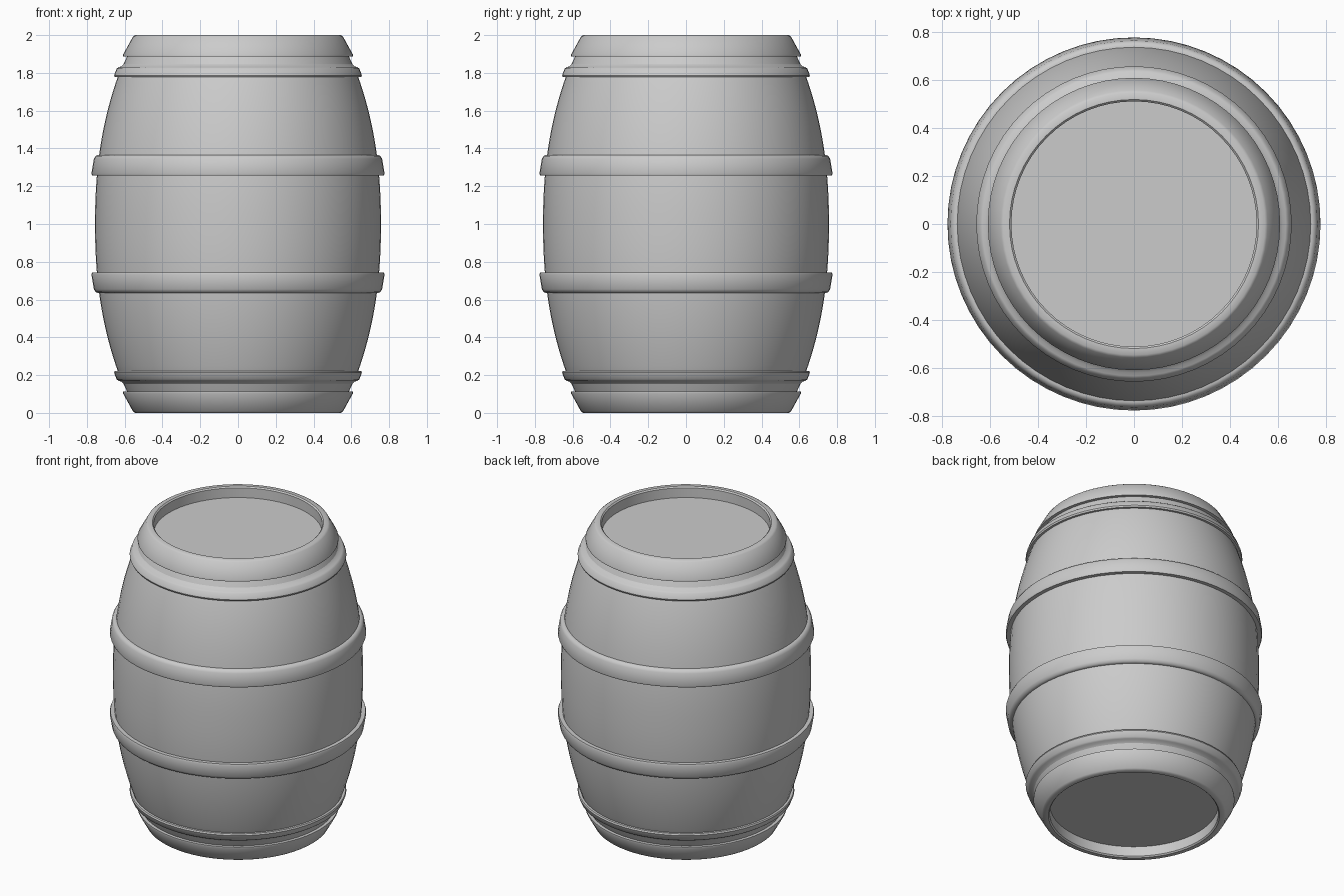
import bpy, bmesh
from math import radians, sqrt

if "Cube" in bpy.data.objects:
    bpy.data.objects.remove(bpy.data.objects["Cube"])

SEGMENTS = 64


def body_radius(z):
    """Bulging stave curve, widest at mid height."""
    d = abs(z - 1.0)
    return 0.757 - 0.06 * d ** 2 - 0.153 * d ** 2.4


def lathe(name, profile, closed=False):
    """Spin an (r, z) profile around the z axis into a smooth object."""
    bm = bmesh.new()
    verts = [bm.verts.new((r, 0, z)) for r, z in profile]
    pairs = list(zip(verts, verts[1:]))
    if closed:
        pairs.append((verts[-1], verts[0]))
    edges = [bm.edges.new(p) for p in pairs]
    bmesh.ops.spin(bm, geom=verts + edges, axis=(0, 0, 1), cent=(0, 0, 0),
                   angle=radians(360), steps=SEGMENTS, use_duplicate=False)
    bmesh.ops.remove_doubles(bm, verts=bm.verts, dist=1e-4)
    bmesh.ops.recalc_face_normals(bm, faces=bm.faces)
    mesh = bpy.data.meshes.new(name)
    bm.to_mesh(mesh)
    bm.free()
    obj = bpy.data.objects.new(name, mesh)
    bpy.context.collection.objects.link(obj)
    bpy.ops.object.select_all(action='DESELECT')
    obj.select_set(True)
    bpy.context.view_layer.objects.active = obj
    bpy.ops.object.shade_smooth_by_angle(angle=radians(40))
    return obj


def flip(profile):
    return [(r, 2.0 - z) for r, z in profile]


# Upper half outline: recessed lid, raised lip, end rim, then the bulging side
end = [(0, 1.927), (0.51, 1.927), (0.51, 1.992), (0.518, 2.0), (0.545, 2.0),
       (0.556, 1.992), (0.608, 1.898), (0.608, 1.887), (0.587, 1.887)]
side = [(body_radius(1 + k / 20), 1 + k / 20) for k in range(16, -1, -1)]
upper = end + side
lathe("barrel_body", upper + flip(upper)[-2::-1])

# Hoops: sharp edge towards the middle, rounded shoulder towards the end
wide_hoop = [(0.73, 1.257), (0.772, 1.257), (0.776, 1.268), (0.763, 1.345),
             (0.754, 1.36), (0.742, 1.365), (0.715, 1.365)]
narrow_hoop = [(0.62, 1.777), (0.652, 1.777), (0.656, 1.787), (0.643, 1.822),
               (0.632, 1.83), (0.619, 1.834), (0.605, 1.848), (0.59, 1.848)]
for label, hoop in (("wide_hoop", wide_hoop), ("narrow_hoop", narrow_hoop)):
    lathe("upper_" + label, hoop, closed=True)
    lathe("lower_" + label, flip(hoop), closed=True)
